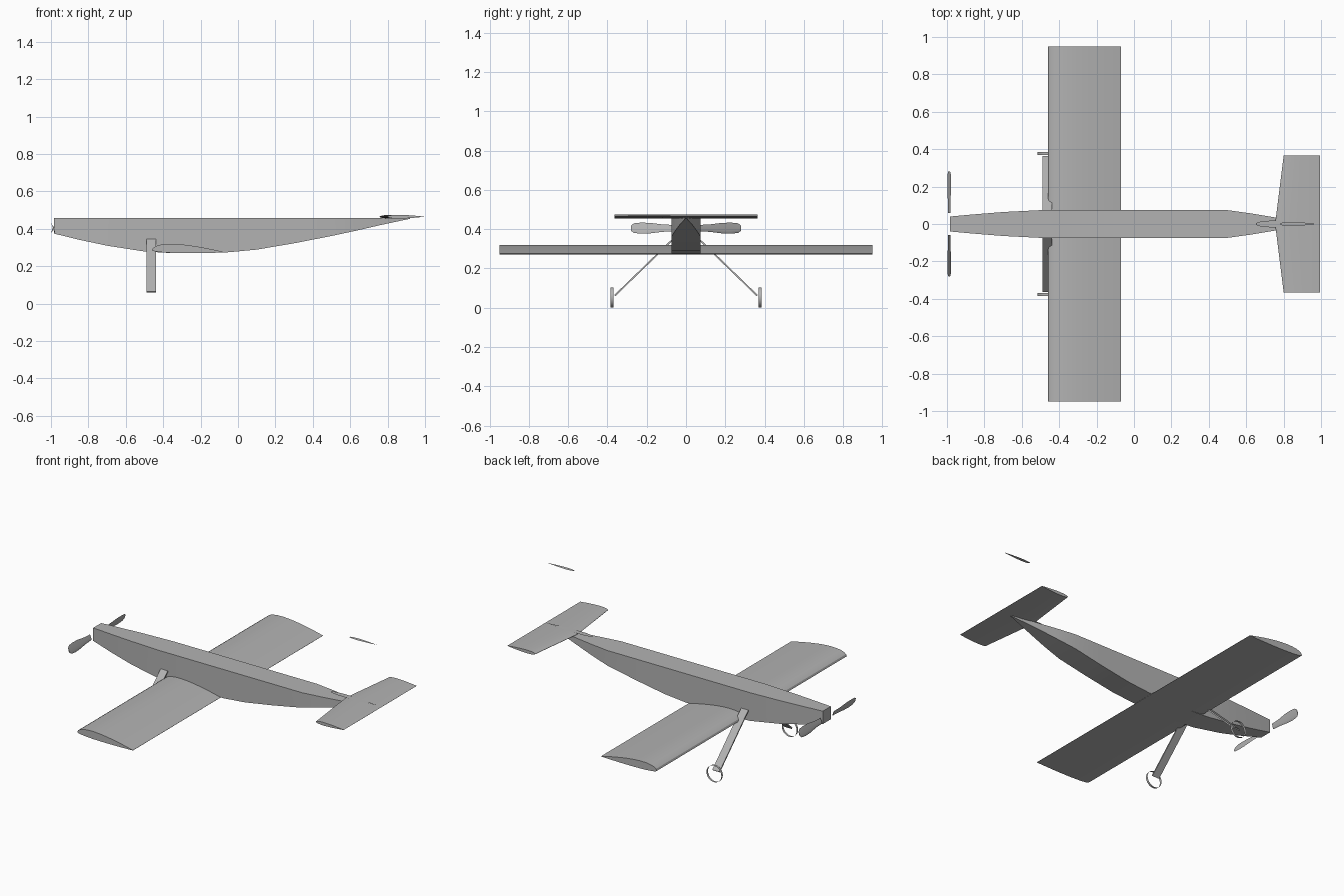
import bpy, bmesh, math
from mathutils import Vector

cube = bpy.data.objects.get("Cube")
if cube:
    bpy.data.objects.remove(cube, do_unlink=True)

gray = bpy.data.materials.new("plain_gray")
gray.use_nodes = True
gray.diffuse_color = (0.45, 0.45, 0.45, 1)
gray.node_tree.nodes["Principled BSDF"].inputs["Base Color"].default_value = (0.45, 0.45, 0.45, 1)


def finish(name, bm, angle=30):
    bmesh.ops.recalc_face_normals(bm, faces=bm.faces)
    mesh = bpy.data.meshes.new(name)
    bm.to_mesh(mesh)
    bm.free()
    mesh.materials.append(gray)
    obj = bpy.data.objects.new(name, mesh)
    bpy.context.collection.objects.link(obj)
    bpy.ops.object.select_all(action="DESELECT")
    obj.select_set(True)
    bpy.context.view_layer.objects.active = obj
    bpy.ops.object.shade_smooth_by_angle(angle=math.radians(angle))
    return obj


def loft(name, sections, capped=True, angle=30):
    """Skin a row of closed cross-sections."""
    bm = bmesh.new()
    rings = [[bm.verts.new(p) for p in s] for s in sections]
    n = len(rings[0])
    for a, b in zip(rings, rings[1:]):
        for i in range(n):
            j = (i + 1) % n
            bm.faces.new((a[i], a[j], b[j], b[i]))
    if capped:
        bm.faces.new(rings[0])
        bm.faces.new(rings[-1])
    return finish(name, bm, angle)


def airfoil(lead, trail, upper, lower, drop=0, steps=14):
    """Closed outline of (chord position, offset) from trailing edge over the top and back."""
    def half(t):
        return 10 * (0.2969 * math.sqrt(t) - 0.126 * t - 0.3516 * t**2 + 0.2843 * t**3 - 0.1015 * t**4)
    ts = [(1 - math.cos(math.pi * i / steps)) / 2 for i in range(steps + 1)]
    top = [(lead + (trail - lead) * t, upper * half(t) - drop * t) for t in reversed(ts)]
    low = [(lead + (trail - lead) * t, -lower * half(t) - drop * t) for t in ts[1:]]
    return top + low


# Fuselage: flat deck, curved belly, pointed tail; (x, half width, belly height)
stations = [(-0.985, 0.04, 0.375), (-0.85, 0.052, 0.342), (-0.7, 0.064, 0.31),
            (-0.5, 0.074, 0.279), (-0.38, 0.074, 0.272), (-0.05, 0.074, 0.275),
            (0.1, 0.074, 0.289), (0.3, 0.074, 0.323), (0.5, 0.074, 0.362),
            (0.63, 0.056, 0.39), (0.76, 0.034, 0.42), (0.92, 0.003, 0.454)]
loft("fuselage", [[(x, -w, 0.457), (x, w, 0.457), (x, w, z), (x, -w, z)]
                  for x, w, z in stations])

# Main wing
wing = airfoil(-0.46, -0.07, 0.037, 0.011, 0.012)
loft("main_wing", [[(x, y, 0.286 + z) for x, z in wing] for y in (-0.95, 0.95)])

# Horizontal tail, swept leading edge
tail = [(-0.365, 0.80), (-0.02, 0.757), (0.02, 0.757), (0.365, 0.80)]
loft("horizontal_tail", [[(x, y, 0.465 + z) for x, z in airfoil(lead, 0.995, 0.01, 0.01)]
                         for y, lead in tail])

# Open fin: only its root and tip ribs carry a surface
for name, lead, trail, half, z in (("fin_root_rib", 0.65, 0.97, 0.018, 0.476),
                                   ("fin_tip_rib", 0.78, 0.97, 0.011, 0.857)):
    bm = bmesh.new()
    bm.faces.new([bm.verts.new((x, y, z)) for x, y in airfoil(lead, trail, half, half)])
    finish(name, bm)

# Propeller blades with opposite pitch, landing struts and open wheel rims
for side, label in ((1, "left"), (-1, "right")):
    sections = []
    for y, w in ((0.06, 0.017), (0.12, 0.02), (0.18, 0.028), (0.23, 0.03), (0.265, 0.026), (0.28, 0.014)):
        chord = Vector((side * 0.34, 0, 0.94))
        normal = Vector((0.94, 0, side * -0.34))
        centre = Vector((-0.988, side * y, 0.405))
        sections.append([centre + chord * a + normal * b
                         for a, b in airfoil(-w, w, 0.002, 0.002, steps=6)])
    loft("propeller_blade_" + label, sections)

    across = Vector((0, side, 1)).normalized() * 0.004
    ends = [Vector((-0.464, side * 0.073, 0.342)), Vector((-0.464, side * 0.362, 0.062))]
    edge = Vector((0.025, 0, 0))
    loft("landing_strut_" + label, [[p - edge - across, p + edge - across,
                                     p + edge + across, p - edge + across] for p in ends])

    turns = [math.tau * i / 32 for i in range(32)]
    loft("wheel_rim_" + label,
         [[(-0.464 + 0.052 * math.cos(t), side * y, 0.052 + 0.052 * math.sin(t)) for t in turns]
          for y in (0.369, 0.384)], capped=False)
